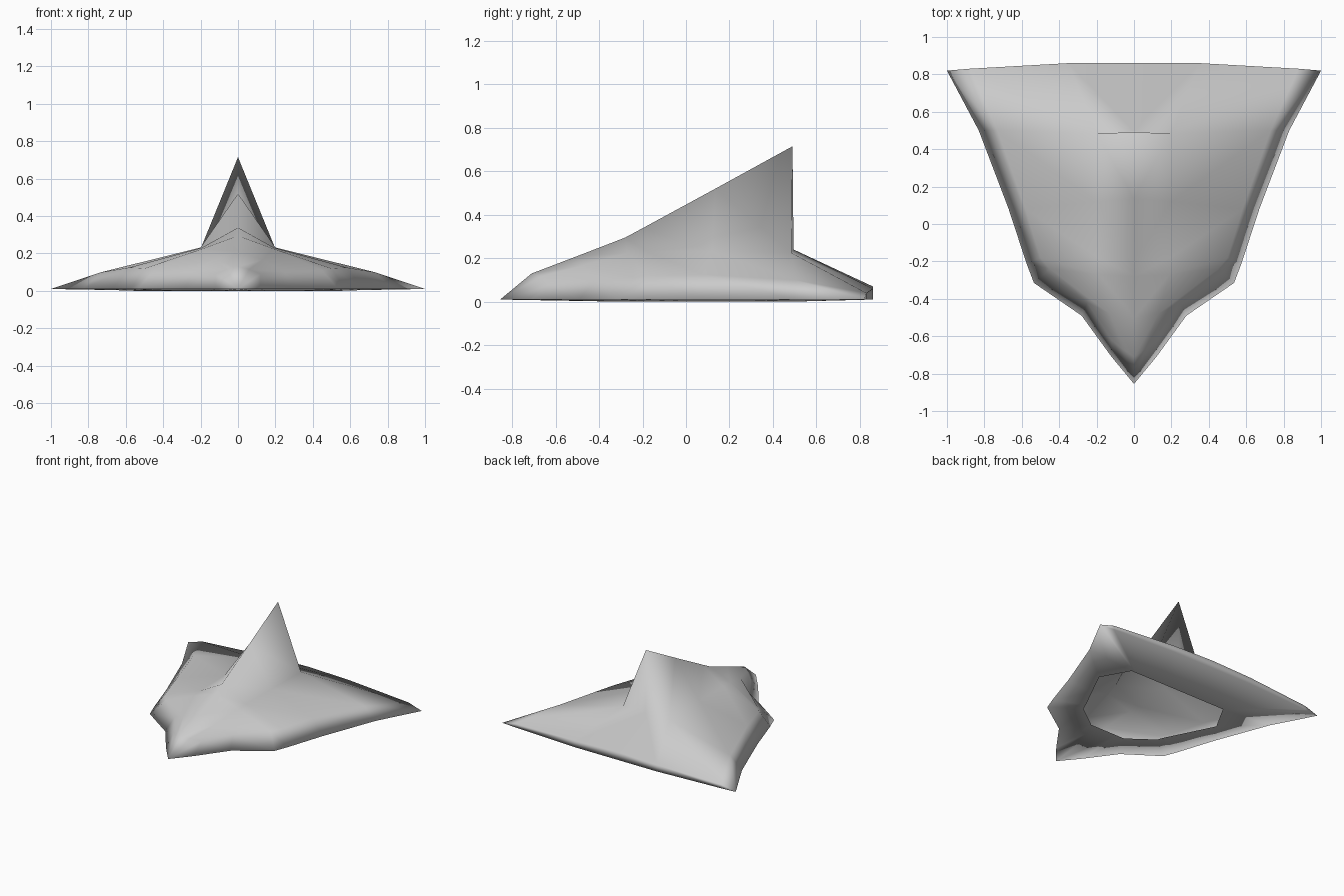
import bpy, bmesh

if "Cube" in bpy.data.objects:
    bpy.data.objects.remove(bpy.data.objects["Cube"])

NOSE = (0, -.855, .01)
TIP = (1, .82, .01)
WING = (.73, .5, .10)
WING_EDGE = (.83, .5, .01)
HOOD_CORNER = (.2, .485, .225)

# Half cross-sections from nose to tail: ridge, crest, shoulder, rim
rows = [
    [NOSE] * 4,
    [(0, -.71, .13), (.06, -.67, .115), (.12, -.62, .09), (.12, -.71, .01)],
    [(0, -.5, .21), (.13, -.48, .165), (.25, -.42, .10), (.28, -.49, .01)],
    [(0, -.28, .295), (.19, -.27, .225), (.45, -.24, .11), (.535, -.315, .01)],
    [(0, -.2, .338), (.195, -.18, .23), (.50, -.18, .12), (.575, -.21, .01)],
    [(0, .135, .52), (.2, .12, .232), (.58, .08, .125), (.67, .08, .01)],
    [(0, .49, .715), HOOD_CORNER, WING, WING_EDGE],
    [(0, .495, .24), HOOD_CORNER, WING, WING_EDGE],
    [(0, .86, .07), (.35, .86, .06), (.88, .83, .04), TIP],
    [(0, .86, .01), (.35, .86, .01), (.88, .83, .01), TIP],
]
# Half outline of the opening underneath, one point per rim point
hole = [(0, -.29), (.08, -.29), (.15, -.29), (.34, -.15), (.36, -.1),
        (.44, .06), (.54, .26), (.42, .475), (.38, .475), (.2, .475), (0, .475)]

bm = bmesh.new()
verts = {}


def vert(p):
    if p not in verts:
        verts[p] = bm.verts.new(p)
    return verts[p]


def face(*pts):
    pts = list(dict.fromkeys(pts))
    if len(pts) > 2:
        bm.faces.new([vert(p) for p in pts])


# Upper hull with the pointed hood, its back wall and the tail wall
for r0, r1 in zip(rows, rows[1:]):
    for j in range(3):
        face(r0[j], r0[j + 1], r1[j + 1])
        face(r0[j], r1[j + 1], r1[j])

# Underside ring between rim and opening
rim = [r[3] for r in rows[:7]] + [TIP] + rows[-1][2::-1]
inner = [(x, y, 0) for x, y in hole]
for i in range(len(rim) - 1):
    face(rim[i], inner[i], inner[i + 1])
    face(rim[i], inner[i + 1], rim[i + 1])

mesh = bpy.data.meshes.new("hooded_hull")
bm.to_mesh(mesh)
bm.free()
hull = bpy.data.objects.new("hooded_hull", mesh)
bpy.context.collection.objects.link(hull)
bpy.context.view_layer.objects.active = hull
hull.select_set(True)

# Other half
mirror = hull.modifiers.new("mirror", 'MIRROR')
mirror.use_clip = True
bpy.ops.object.modifier_apply(modifier=mirror.name)
bpy.ops.object.shade_smooth()
